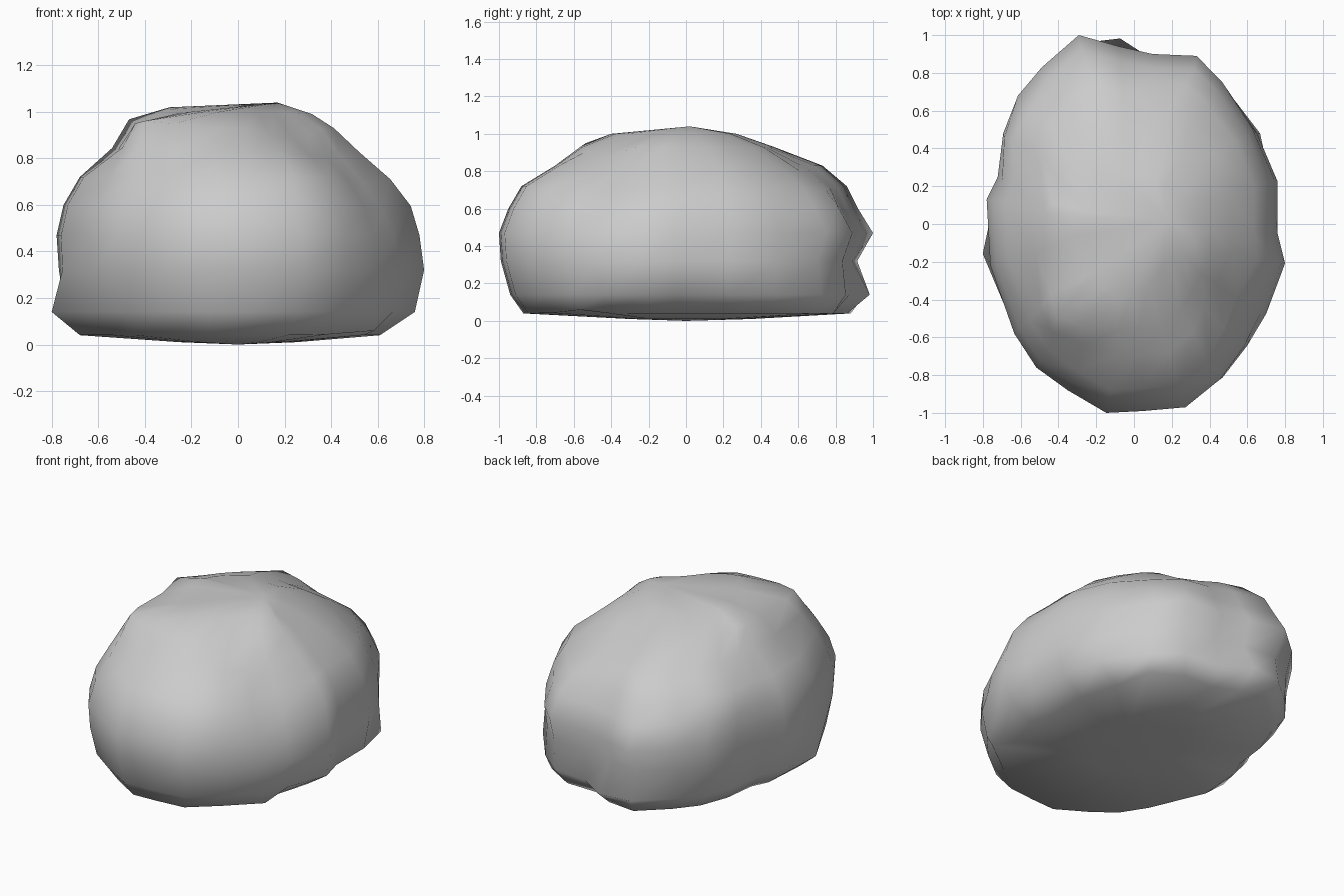
import bpy
import bmesh
from mathutils import Vector

if "Cube" in bpy.data.objects:
    bpy.data.objects.remove(bpy.data.objects["Cube"], do_unlink=True)

# Plan outline of the boulder at its widest, counter-clockwise
outline = [
    (.8, -.21), (.76, -.05), (.76, .24), (.64, .51), (.48, .75), (.34, .89),
    (.1, .9), (-.08, .94), (-.3, 1), (-.5, .83), (-.63, .68), (-.71, .48),
    (-.74, .25), (-.8, .13), (-.78, -.22), (-.65, -.58), (-.53, -.76),
    (-.36, -.88), (-.15, -1), (.05, -.99), (.28, -.97), (.47, -.82),
    (.6, -.65), (.7, -.48)]

# Height, then left, right, front and back reach of each ring
rings = [
    (.01, .25, .25, .3, .35), (.04, .66, .61, .87, .88),
    (.14, .74, .76, .94, .96), (.32, .77, .8, .99, .94),
    (.47, .78, .78, 1, 1), (.6, .75, .75, .95, .92),
    (.72, .68, .67, .88, .86), (.83, .53, .53, .7, .73),
    (.93, .44, .41, .56, .47), (1, .28, .26, .27, .27)]

# Local dents and bumps: centre, radius, push
bumps = [
    # Crown: shoulders around the top and the sloping front corner
    ((-.32, -.44, .93), .2, (-.12, -.07, .03)),
    ((-.41, .03, .93), .18, (-.03, 0, .04)),
    ((-.05, -.27, 1), .16, (-.03, -.13, 0)),
    ((.24, -.46, .92), .17, (0, 0, -.05)),
    ((.28, -.06, 1), .12, (.06, -.04, -.01)),
    # Flank: flattened facet
    ((.55, -.4, .68), .25, (-.05, .03, -.03)),
    # Back: flattened corner and raised shoulder
    ((.25, .64, .82), .2, (-.03, -.04, -.03)),
    ((-.6, .41, .74), .2, (-.04, .03, .02)),
    # Foot: spurs and the hollow under the back ledge
    ((-.07, .9, .14), .14, (0, .08, 0)),
    ((-.3, .88, .3), .14, (0, -.03, 0)),
    ((-.71, -.2, .14), .14, (-.08, .05, 0)),
    ((.59, .49, .14), .17, (.06, -.01, 0)),
    ((.44, -.57, .05), .14, (.13, 0, .02)),
    ((.35, .66, .05), .14, (.1, .02, 0))]


def ring_point(x, y, ring):
    z, left, right, front, back = ring
    return Vector((x / .8 * (right if x > 0 else left),
                   y * (back if y > 0 else front), z))


def sculpt(point):
    result = point.copy()
    for centre, radius, push in bumps:
        falloff = max(0, 1 - ((point - Vector(centre)).length / radius / 1.5) ** 2)
        result += Vector(push) * falloff ** 2
    return result


# Boulder body lofted through the rings and closed at both ends
bm = bmesh.new()
loops = [[bm.verts.new(sculpt(ring_point(x, y, ring))) for x, y in outline]
         for ring in rings]
count = len(outline)
for lower, upper in zip(loops, loops[1:]):
    for i in range(count):
        j = (i + 1) % count
        bm.faces.new((lower[i], lower[j], upper[j], upper[i]))
for loop, tip in ((loops[0], (0, 0, 0)), (loops[-1], (.17, .02, 1.04))):
    pole = bm.verts.new(tip)
    for i in range(count):
        bm.faces.new((loop[i], loop[(i + 1) % count], pole))
bmesh.ops.recalc_face_normals(bm, faces=bm.faces)
for face in bm.faces:
    face.smooth = True

mesh = bpy.data.meshes.new("boulder")
bm.to_mesh(mesh)
bm.free()
boulder = bpy.data.objects.new("boulder", mesh)
bpy.context.collection.objects.link(boulder)

# Plain grey stone
stone = bpy.data.materials.new("grey stone")
stone.use_nodes = True
colour = (.6, .6, .6, 1)
stone.diffuse_color = colour
stone.node_tree.nodes["Principled BSDF"].inputs["Base Color"].default_value = colour
mesh.materials.append(stone)
